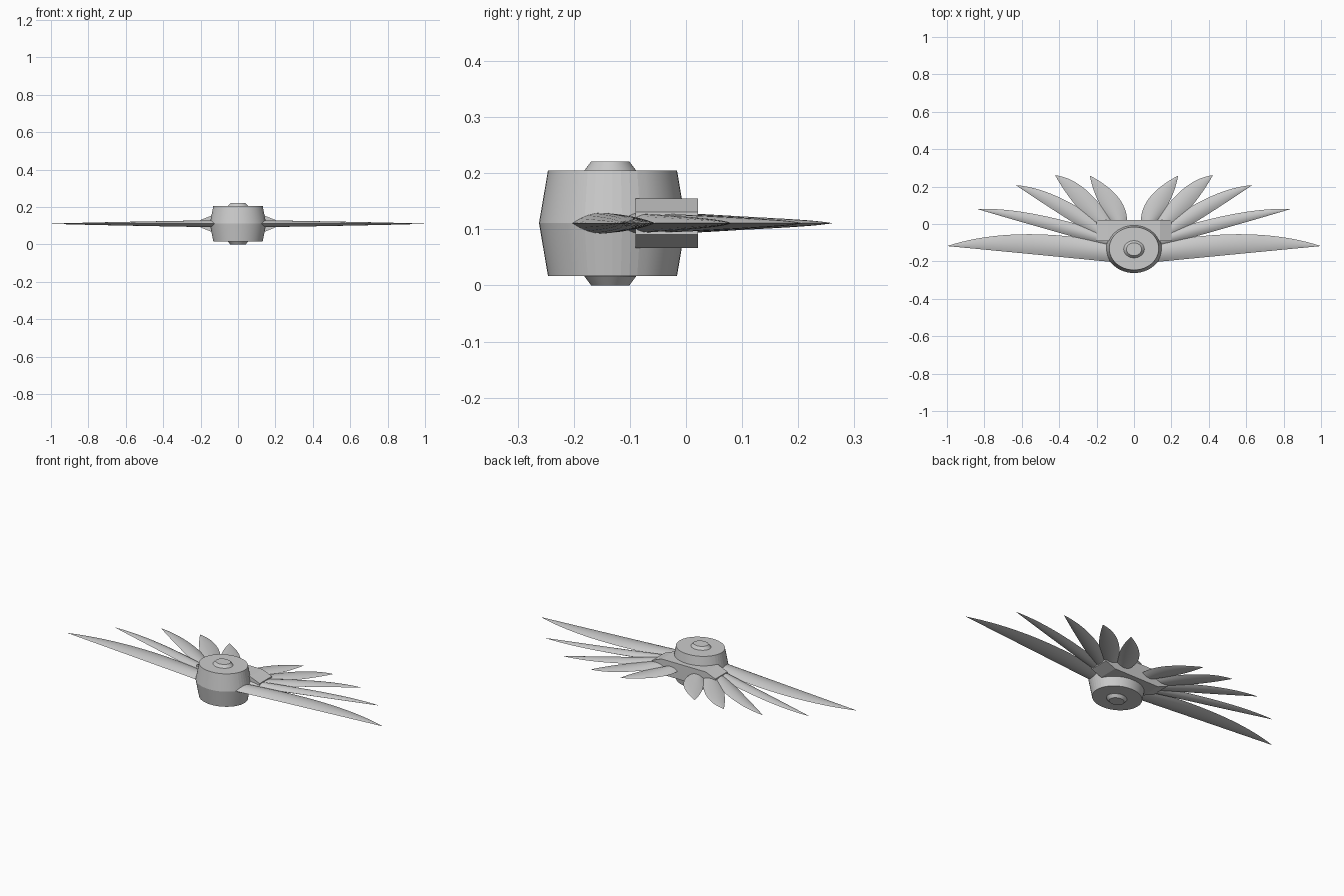
import bpy, bmesh, math

if "Cube" in bpy.data.objects:
    bpy.data.objects.remove(bpy.data.objects["Cube"])

grey = bpy.data.materials.new("plain grey")
grey.diffuse_color = (0.6, 0.6, 0.6, 1)
grey.use_nodes = True
grey.node_tree.nodes["Principled BSDF"].inputs["Base Color"].default_value = grey.diffuse_color
ZC = 0.111


def make(name, verts, faces, angle=30):
    me = bpy.data.meshes.new(name)
    me.from_pydata(verts, [], faces)
    bm = bmesh.new()
    bm.from_mesh(me)
    bmesh.ops.remove_doubles(bm, verts=bm.verts, dist=1e-5)
    bmesh.ops.recalc_face_normals(bm, faces=bm.faces)
    bm.to_mesh(me)
    bm.free()
    me.materials.append(grey)
    ob = bpy.data.objects.new(name, me)
    bpy.context.collection.objects.link(ob)
    bpy.ops.object.select_all(action='DESELECT')
    ob.select_set(True)
    bpy.context.view_layer.objects.active = ob
    bpy.ops.object.shade_smooth_by_angle(angle=math.radians(angle))
    return ob


def lathe(name, profile, cy, sx, n=48):
    # elliptical turned body, profile = (radius in y, z)
    verts, faces = [], []
    for r, z in profile:
        for i in range(n):
            a = 2 * math.pi * i / n
            verts.append((r * sx * math.cos(a), cy + r * math.sin(a), z))
    for k in range(len(profile) - 1):
        for i in range(n):
            j = (i + 1) % n
            faces.append((k * n + i, k * n + j, (k + 1) * n + j, (k + 1) * n + i))
    faces.append(tuple(range(n)))
    faces.append(tuple(range((len(profile) - 1) * n, len(profile) * n)))
    return make(name, verts, faces, 8)


# barrel hub and its end knobs
lathe("hub", [(0.115, 0.017), (0.131, ZC), (0.115, 0.205)], -0.131, 1.15)
lathe("top_knob", [(0.046, 0.2), (0.046, 0.205), (0.034, 0.221)], -0.135, 1.2)
lathe("bottom_knob", [(0.034, 0.0), (0.046, 0.016), (0.046, 0.022)], -0.135, 1.2)

# wing bracket: chamfered bar across the back of the hub
prof = [(0.2, 0.02), (0.14, 0.044), (-0.14, 0.044), (-0.2, 0.02),
        (-0.2, -0.02), (-0.14, -0.044), (0.14, -0.044), (0.2, -0.02)]
bv = [(x, y, ZC + z) for y in (-0.09, 0.021) for x, z in prof]
bf = [tuple(range(8)), tuple(range(8, 16))]
bf += [(i, (i + 1) % 8, (i + 1) % 8 + 8, i + 8) for i in range(8)]
make("wing_bracket", bv, bf, 10)


def through(a, m, b, t):
    # quadratic curve that passes through m halfway
    out = []
    for p, q, r in zip(a, m, b):
        c = 2 * q - (p + r) / 2
        out.append((1 - t) ** 2 * p + 2 * t * (1 - t) * c + t * t * r)
    return out


def feather(name, outer, inner, tip, side, n=20, m=8):
    verts, faces = [], []
    ring = 2 * m
    for k in range(n + 1):
        t = k / n
        lo, up = through(*outer, tip, t), through(*inner, tip, t)
        h = 0.017 * (1 - t) + 0.002 * (1 - t ** 8)
        for i in range(ring):
            s = i / m if i <= m else 2 - i / m
            z = h * (1 - (2 * s - 1) ** 2) * (1 if i <= m else -1)
            verts.append((side * (lo[0] + (up[0] - lo[0]) * s),
                          lo[1] + (up[1] - lo[1]) * s, ZC + z))
    for k in range(n):
        for i in range(ring):
            j = (i + 1) % ring
            faces.append((k * ring + i, k * ring + j,
                          (k + 1) * ring + j, (k + 1) * ring + i))
    faces.append(tuple(range(ring)))
    make(name, verts, faces, 25)


# fan of feathers: (root, midpoint) of both edges, then the tip
feathers = [
    (((0.12, -0.203), (0.56, -0.160)), ((0.12, -0.10), (0.60, -0.055)), (1.0, -0.118)),
    (((0.10, -0.13), (0.47, -0.027)), ((0.05, -0.08), (0.50, 0.047)), (0.838, 0.08)),
    (((0.15, -0.10), (0.40, 0.055)), ((0.05, -0.09), (0.36, 0.123)), (0.632, 0.208)),
    (((0.15, -0.06), (0.30, 0.085)), ((0.08, -0.05), (0.245, 0.172)), (0.422, 0.261)),
    (((0.10, -0.02), (0.19, 0.12)), ((0.04, -0.02), (0.075, 0.13)), (0.236, 0.259)),
]
for side, label in ((1, "right"), (-1, "left")):
    for i, (o, inn, tip) in enumerate(feathers):
        feather(f"{label}_feather_{i + 1}", o, inn, tip, side)
